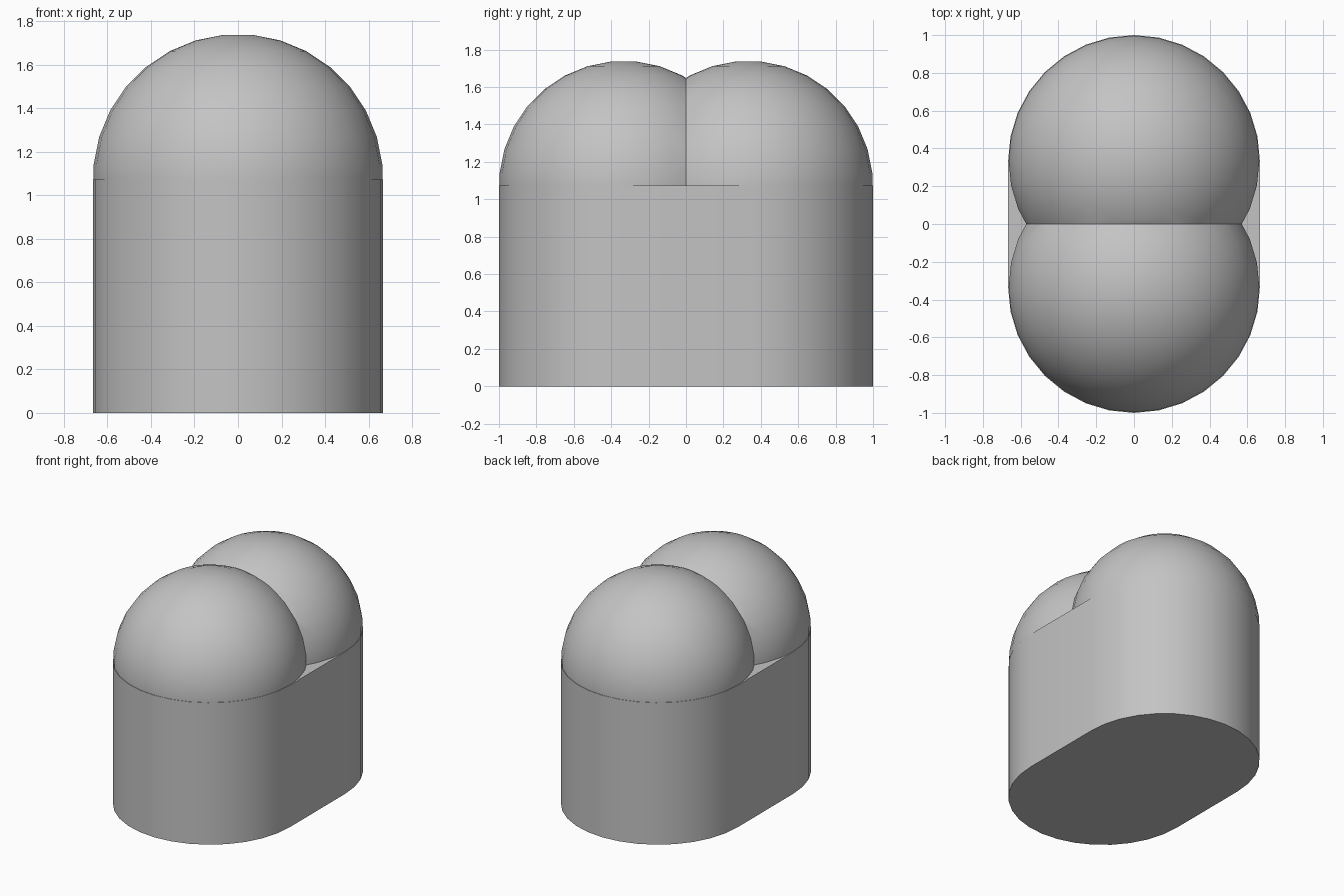
import bpy, bmesh, math

cube = bpy.data.objects.get("Cube")
if cube:
    bpy.data.objects.remove(cube, do_unlink=True)

SIDES = 32
R = 2 / 3          # radius of the rounded ends
C = 1 / 3          # distance of each end centre from the middle
BASE = 1.073       # height of the straight wall

grey = bpy.data.materials.new("light grey")
grey.use_nodes = True
colour = (0.55, 0.55, 0.55, 1)
grey.diffuse_color = colour
grey.node_tree.nodes["Principled BSDF"].inputs["Base Color"].default_value = colour


def finish(bm, name):
    bmesh.ops.recalc_face_normals(bm, faces=bm.faces)
    mesh = bpy.data.meshes.new(name)
    bm.to_mesh(mesh)
    bm.free()
    mesh.materials.append(grey)
    obj = bpy.data.objects.new(name, mesh)
    bpy.context.collection.objects.link(obj)
    bpy.ops.object.select_all(action="DESELECT")
    obj.select_set(True)
    bpy.context.view_layer.objects.active = obj
    bpy.ops.object.shade_smooth_by_angle(angle=math.radians(30))


def ring(bm, radius, z, y):
    angles = [2 * math.pi * i / SIDES for i in range(SIDES)]
    return [bm.verts.new((radius * math.cos(a), y + radius * math.sin(a), z)) for a in angles]


# Body: a round-ended prism
bm = bmesh.new()
half = SIDES // 2
outline = []
for start, y in ((0, C), (half, -C)):
    for i in range(half + 1):
        a = 2 * math.pi * (start + i) / SIDES
        outline.append(bm.verts.new((R * math.cos(a), y + R * math.sin(a), 0)))
floor = bm.faces.new(outline)
top = bmesh.ops.extrude_face_region(bm, geom=[floor], use_keep_orig=True)["geom"]
bmesh.ops.translate(bm, vec=(0, 0, BASE),
                    verts=[v for v in top if isinstance(v, bmesh.types.BMVert)])
finish(bm, "body")

# Domes: flat-capped half spheres, trimmed where they meet
for name, side in (("front_dome", -1), ("back_dome", 1)):
    bm = bmesh.new()
    rings = []
    for i in range(-1, SIDES // 4):
        lat = 2 * math.pi * (i + 0.5) / SIDES
        rings.append(ring(bm, R * math.cos(lat), BASE + R * math.sin(lat), side * C))
    for low, high in zip(rings, rings[1:]):
        for i in range(SIDES):
            j = (i + 1) % SIDES
            bm.faces.new((low[i], low[j], high[j], high[i]))
    bm.faces.new(rings[-1])
    bm.faces.new(rings[0])
    for point, normal in (((0, 0, BASE), (0, 0, -1)), ((0, 0, 0), (0, -side, 0))):
        cut = bmesh.ops.bisect_plane(bm, geom=bm.verts[:] + bm.edges[:] + bm.faces[:],
                                     plane_co=point, plane_no=normal, clear_outer=True)
        edges = [e for e in cut["geom_cut"] if isinstance(e, bmesh.types.BMEdge)]
        bmesh.ops.holes_fill(bm, edges=edges, sides=0)
    finish(bm, name)
